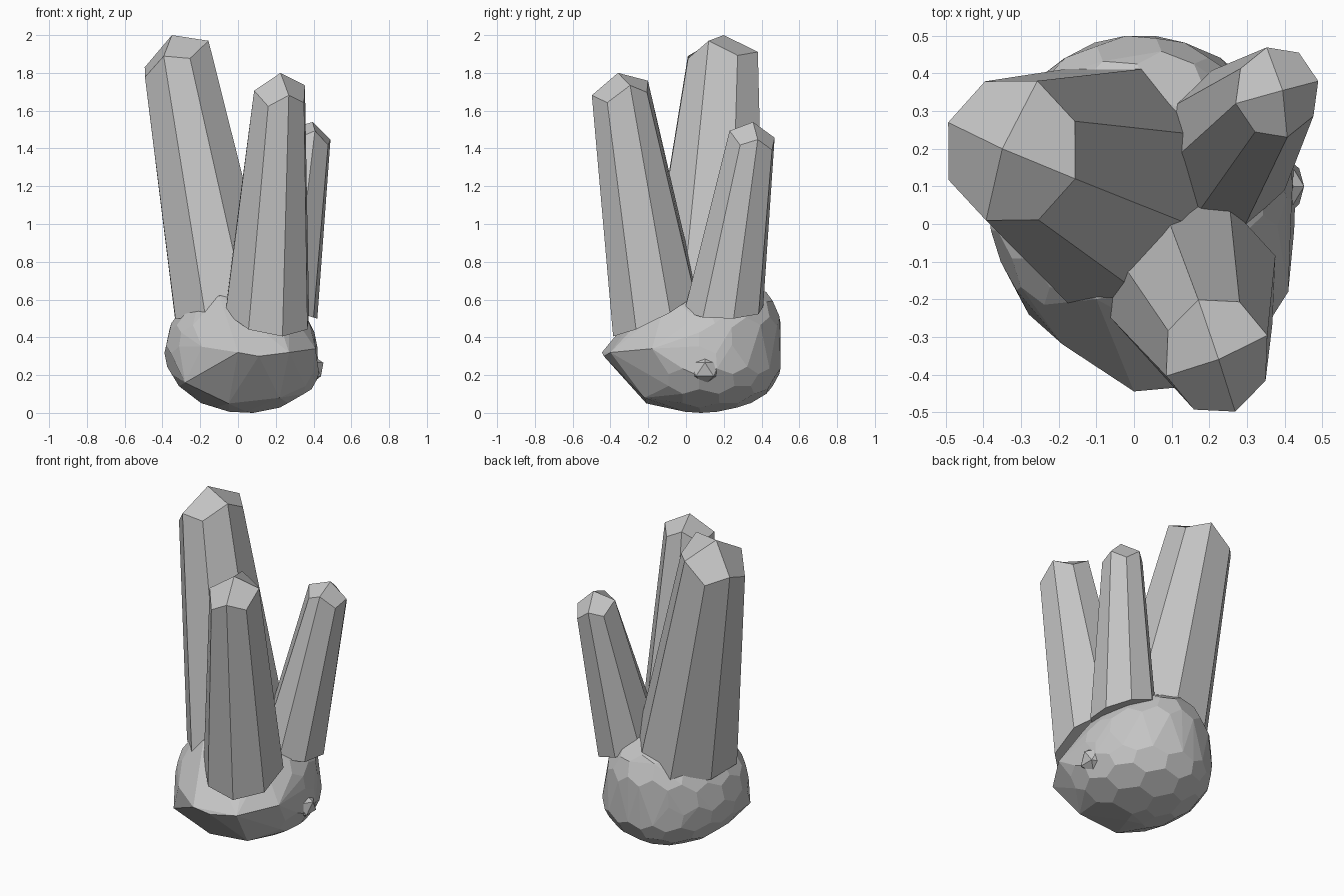
import bpy
import bmesh
from math import cos, sin, radians
from mathutils import Vector

cube = bpy.data.objects.get("Cube")
if cube:
    bpy.data.objects.remove(cube, do_unlink=True)

SIDES = 8

# Single stone colour
stone = bpy.data.materials.new("grey_stone")
stone.use_nodes = True
colour = (0.56, 0.56, 0.56, 1.0)
stone.diffuse_color = colour
stone.node_tree.nodes["Principled BSDF"].inputs["Base Color"].default_value = colour


def add_object(name, bm):
    bmesh.ops.recalc_face_normals(bm, faces=bm.faces[:])
    mesh = bpy.data.meshes.new(name)
    bm.to_mesh(mesh)
    bm.free()
    mesh.materials.append(stone)
    obj = bpy.data.objects.new(name, mesh)
    bpy.context.collection.objects.link(obj)
    return obj


def ring(bm, centre, radius, slope, phase, drop=0.0):
    """Tilted ring of vertices; every second one is lowered by drop."""
    verts = []
    for i in range(SIDES):
        angle = radians(phase + i * 360 / SIDES)
        dx, dy = radius[0] * cos(angle), radius[1] * sin(angle)
        dz = slope[0] * dx + slope[1] * dy - drop * (i % 2)
        verts.append(bm.verts.new(Vector(centre) + Vector((dx, dy, dz))))
    return verts


def crystal(name, phase, apex, rim, rim_radius, rim_slope, drop,
            base, base_radius, base_slope):
    bm = bmesh.new()
    top = ring(bm, rim, rim_radius, rim_slope, phase, drop)
    bottom = ring(bm, base, base_radius, base_slope, phase)
    tip = bm.verts.new(apex)
    # Long tapered sides
    for i in range(SIDES):
        j = (i + 1) % SIDES
        bm.faces.new((bottom[i], bottom[j], top[j], top[i]))
    # Four kite-shaped tip facets
    for i in range(0, SIDES, 2):
        bm.faces.new((tip, top[i], top[i + 1], top[(i + 2) % SIDES]))
    bm.faces.new(bottom[::-1])
    return add_object(name, bm)


def rock(name):
    # Hexagonal facets come from the hull of a geodesic sphere's face centres
    source = bmesh.new()
    bmesh.ops.create_icosphere(source, subdivisions=1, radius=1)
    bmesh.ops.subdivide_edges(source, edges=source.edges[:], cuts=2,
                              use_grid_fill=True)
    for vert in source.verts:
        vert.co.normalize()
    bm = bmesh.new()
    centre, size = Vector((0.015, 0.07, 0.335)), Vector((0.405, 0.42, 0.335))
    for face in source.faces:
        p = face.calc_center_median().normalized()
        point = centre + p * size
        # Full, high shoulder at the back and a wider lower left side
        back, left = max(0, p.y), max(0, p.x)
        point.y += 0.11 * back * abs(p.z)
        point.z += 0.14 * back * max(0, p.z)
        point.x += 0.12 * left * max(0, -p.z)
        if point.y > -0.22:
            bm.verts.new(point)
    source.free()
    # Broad front facets and corners
    corners = [(0, -0.445, 0.32), (0.11, -0.435, 0.3), (0.27, -0.4, 0.32),
               (-0.19, -0.32, 0.35), (-0.28, -0.24, 0.16), (0.41, -0.18, 0.34),
               (-0.1, -0.2, 0.62), (0.08, 0.08, 0),
               (-0.05, -0.21, 0.05), (0.22, -0.22, 0.08)]
    for corner in corners:
        bm.verts.new(corner)
    bmesh.ops.convex_hull(bm, input=bm.verts[:])
    loose = [v for v in bm.verts if not v.link_faces]
    bmesh.ops.delete(bm, geom=loose, context='VERTS')
    bmesh.ops.dissolve_limit(bm, angle_limit=radians(5),
                             verts=bm.verts[:], edges=bm.edges[:])
    return add_object(name, bm)


def chip(name, centre, size):
    # Small faceted bump on the side of the rock
    bm = bmesh.new()
    bmesh.ops.create_icosphere(bm, subdivisions=1, radius=1)
    for vert in bm.verts:
        vert.co = Vector(centre) + vert.co * Vector(size)
    return add_object(name, bm)


rock("base_rock")
chip("rock_chip", (0.385, 0.1, 0.23), (0.075, 0.09, 0.08))

crystal("tall_crystal", phase=-22, apex=(-0.35, 0.2, 2.0),
        rim=(-0.325, 0.195, 1.9), rim_radius=(0.182, 0.2),
        rim_slope=(0.38, -0.08), drop=0.065,
        base=(-0.06, 0.1, 0.5), base_radius=(0.295, 0.34), base_slope=(0, 0))

crystal("front_crystal", phase=20, apex=(0.225, -0.36, 1.8),
        rim=(0.22, -0.35, 1.72), rim_radius=(0.143, 0.158),
        rim_slope=(0, 0.26), drop=0.06,
        base=(0.155, -0.165, 0.53), base_radius=(0.235, 0.235), base_slope=(-0.18, 0.5))

crystal("small_crystal", phase=14, apex=(0.395, 0.355, 1.54),
        rim=(0.38, 0.35, 1.475), rim_radius=(0.113, 0.123),
        rim_slope=(-0.2, -0.2), drop=0.05,
        base=(0.25, 0.2, 0.55), base_radius=(0.175, 0.215), base_slope=(-0.3, 0))
